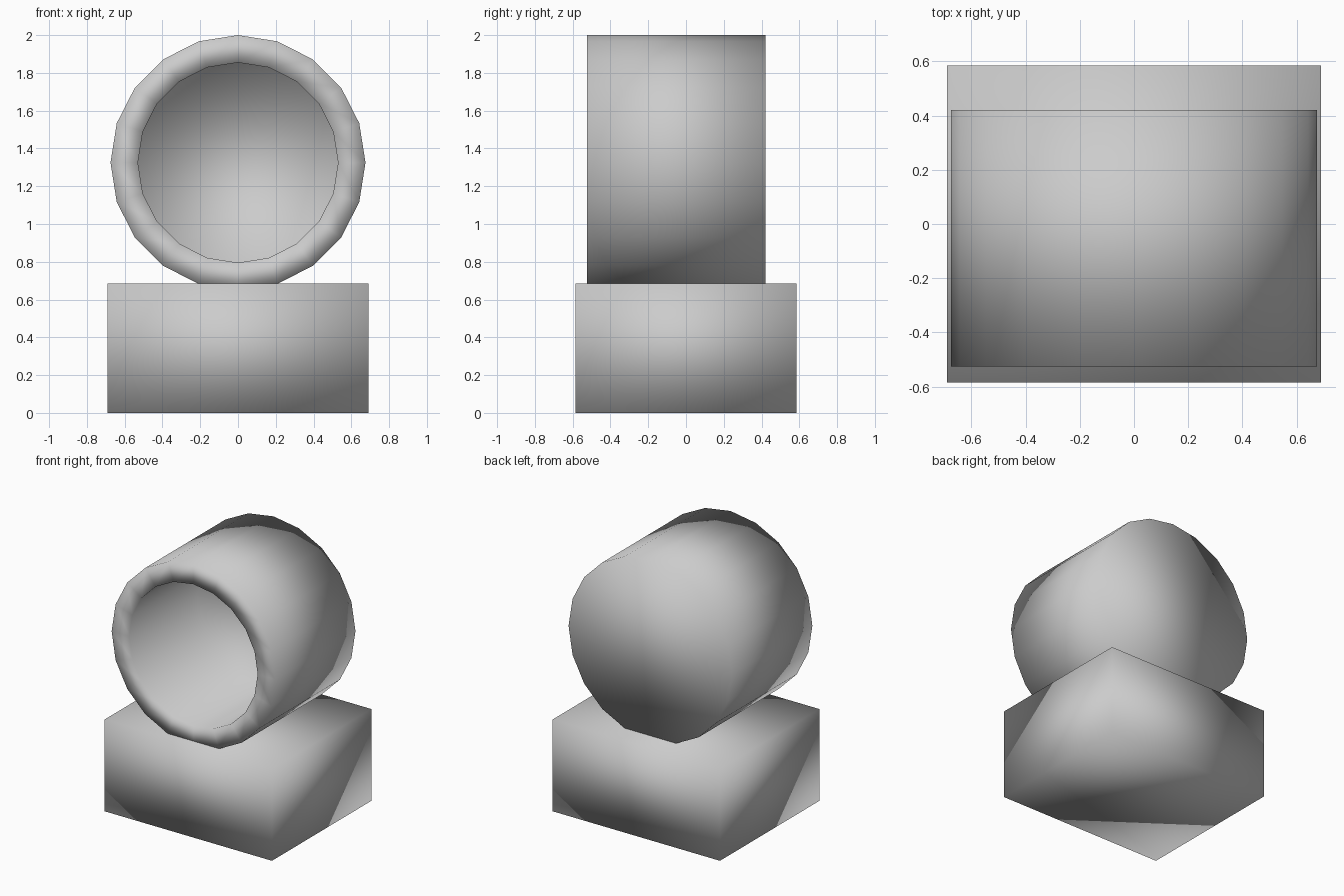
import bpy, bmesh
from math import sin, cos, pi

if "Cube" in bpy.data.objects:
    bpy.data.objects.remove(bpy.data.objects["Cube"])

SIDES = 20


def finish(name, bm):
    bmesh.ops.recalc_face_normals(bm, faces=bm.faces[:])
    mesh = bpy.data.meshes.new(name)
    bm.to_mesh(mesh)
    bm.free()
    mesh.shade_smooth()
    obj = bpy.data.objects.new(name, mesh)
    bpy.context.collection.objects.link(obj)
    return obj


def ring(bm, radius, y, z=1.325):
    return [bm.verts.new((radius * cos(2 * pi * i / SIDES), y,
                          z + radius * sin(2 * pi * i / SIDES)))
            for i in range(SIDES)]


# Block base, softly shaded across its corners
bm = bmesh.new()
bmesh.ops.create_cube(bm, size=1)
for v in bm.verts:
    v.co.x *= 1.38
    v.co.y *= 1.17
    v.co.z = (v.co.z + 0.5) * 0.685
finish("base_block", bm)

# Cup lying on its side: closed back, outer wall, flat rim, inner wall, floor
bm = bmesh.new()
rings = [ring(bm, r, y) for r, y in
         [(0.675, 0.42), (0.675, -0.525), (0.53, -0.525), (0.53, 0.275)]]
for a, b in zip(rings, rings[1:]):
    for i in range(SIDES):
        j = (i + 1) % SIDES
        bm.faces.new((a[i], a[j], b[j], b[i]))
bm.faces.new(rings[0])
bm.faces.new(rings[-1])
finish("hollow_drum", bm)
